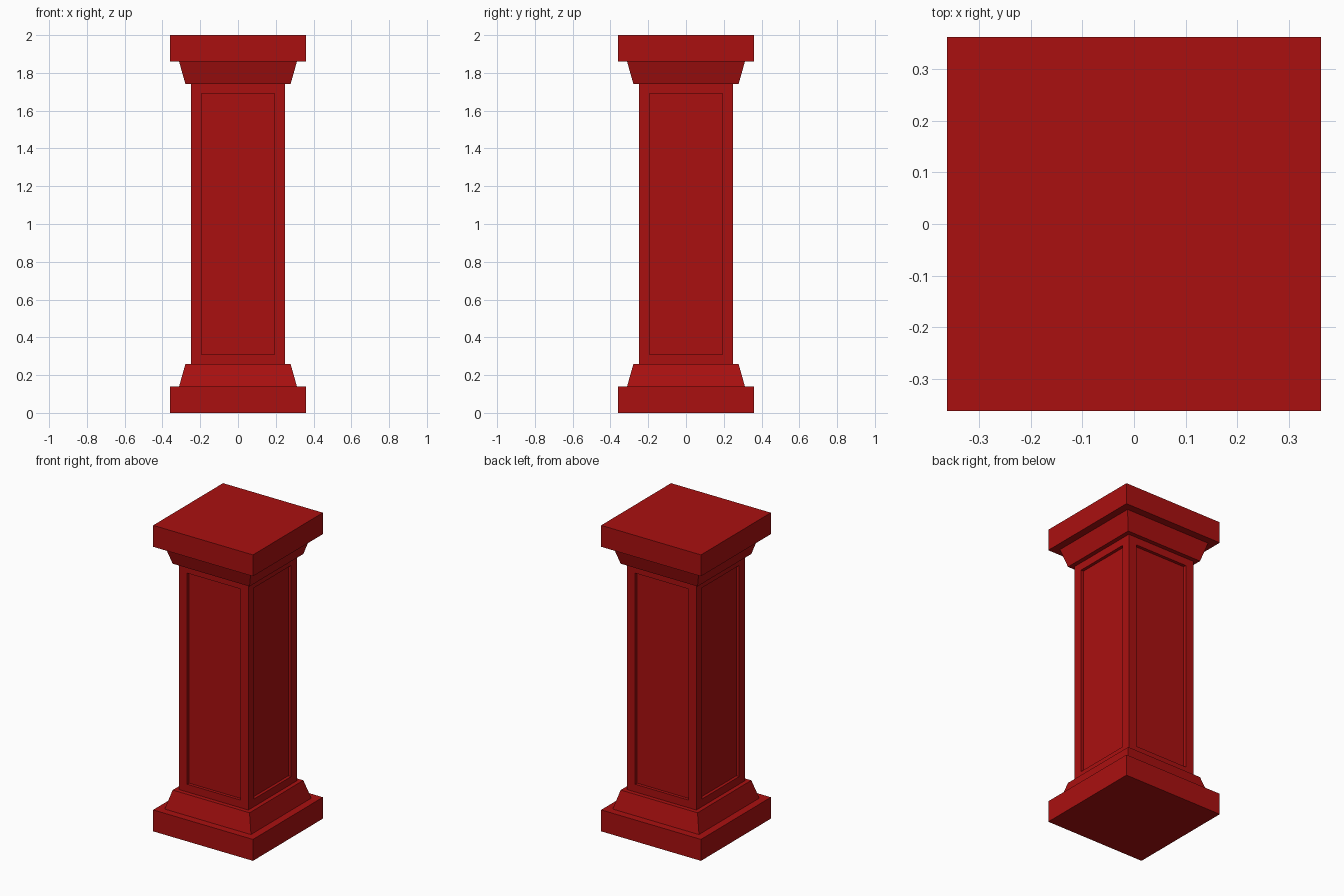
import bpy, bmesh

if "Cube" in bpy.data.objects:
    bpy.data.objects.remove(bpy.data.objects["Cube"])

red = bpy.data.materials.new("red")
red.diffuse_color = (0.4, 0.005, 0.005, 1)
red.use_nodes = True
red.node_tree.nodes["Principled BSDF"].inputs["Base Color"].default_value = red.diffuse_color


def square_block(name, z0, z1, half0, half1, edit=None):
    """Four-sided block, tapering from half-width half0 at z0 to half1 at z1."""
    bm = bmesh.new()
    bmesh.ops.create_cube(bm, size=2)
    for v in bm.verts:
        top = v.co.z > 0
        half = half1 if top else half0
        v.co = (v.co.x * half, v.co.y * half, z1 if top else z0)
    bm.normal_update()
    if edit:
        edit(bm)
    mesh = bpy.data.meshes.new(name)
    bm.to_mesh(mesh)
    bm.free()
    mesh.materials.append(red)
    obj = bpy.data.objects.new(name, mesh)
    bpy.context.collection.objects.link(obj)
    return obj


def sink_panels(bm):
    """Recess a rectangular panel into each side face."""
    sides = [f for f in bm.faces if abs(f.normal.z) < 0.5]
    bmesh.ops.inset_individual(bm, faces=sides, thickness=0.082)
    for f in sides:
        for v in f.verts:
            v.co.z = 1.69 if v.co.z > 1 else 0.31
    bmesh.ops.inset_individual(bm, faces=sides, thickness=0, depth=-0.02)


# Base: square plinth and tapered moulding
square_block("base_plinth", 0, 0.14, 0.361, 0.361)
square_block("base_moulding", 0.14, 0.26, 0.312, 0.278)

# Shaft with a sunken panel on each side
square_block("shaft", 0.26, 1.74, 0.25, 0.25, sink_panels)

# Capital: the base mirrored
square_block("capital_moulding", 1.74, 1.86, 0.278, 0.312)
square_block("capital_slab", 1.86, 2, 0.361, 0.361)
